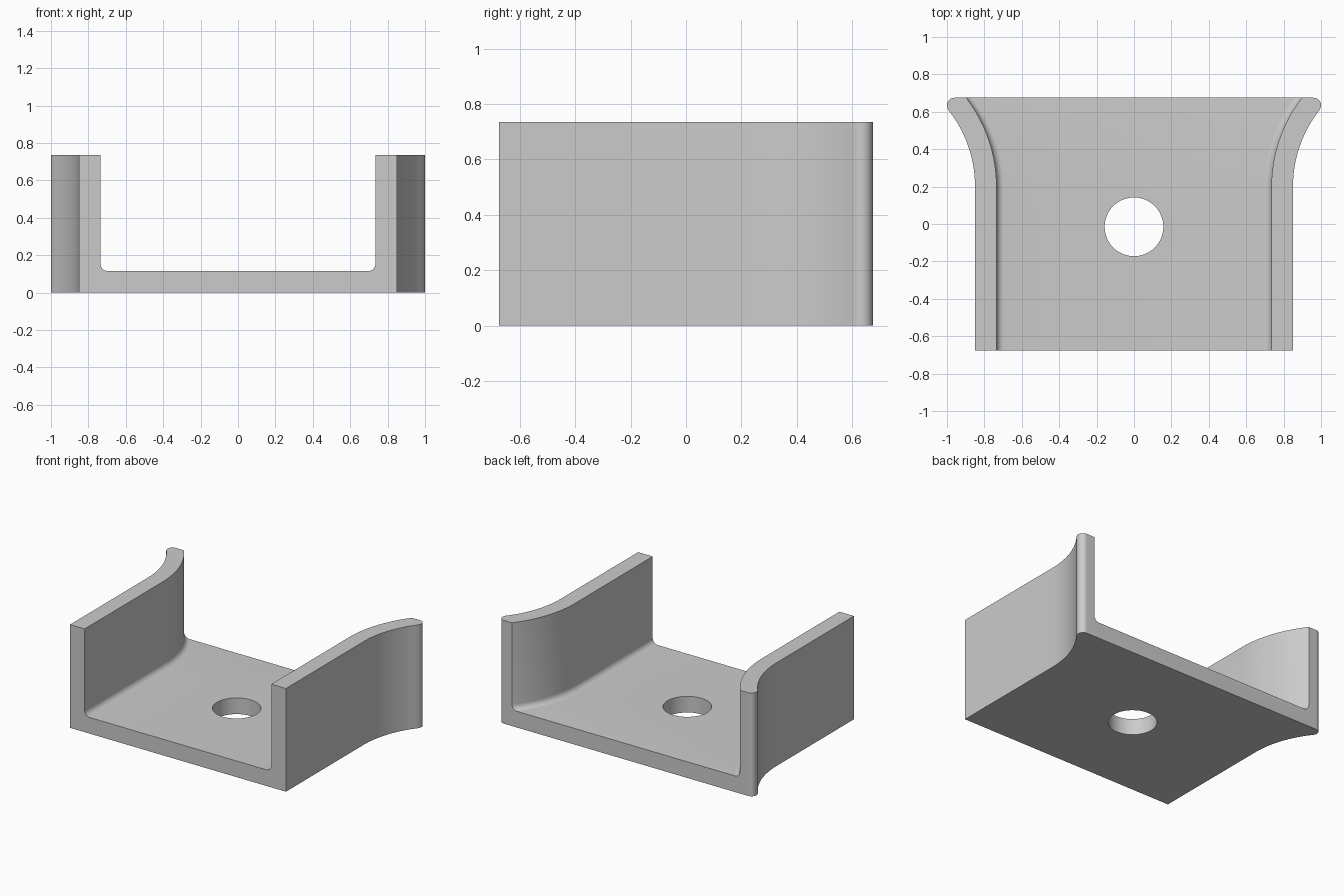
import bpy, bmesh
from math import sin, cos, pi, sqrt, atan2

old = bpy.data.objects.get("Cube")
if old:
    bpy.data.objects.remove(old, do_unlink=True)

# Main dimensions
HEIGHT, THICK, FILLET = 0.735, 0.115, 0.04
HALF, Y_END, Y_BEND = 0.85, 0.675, 0.2     # outer half width, half length, flare start
R_FLARE, R_TIP = 0.66, 0.04
FLARE_X = HALF + R_FLARE                   # centre of the flare arc
TIP_X, TIP_Y = 0.96, Y_END - R_TIP         # centre of the rounded lip

grey = bpy.data.materials.new("plain grey")
grey.use_nodes = True
grey.diffuse_color = (0.6, 0.6, 0.6, 1)
grey.node_tree.nodes["Principled BSDF"].inputs["Base Color"].default_value = (0.6, 0.6, 0.6, 1)


def inner_x(y):
    """Inner wall position: straight, then concentric with the outer flare."""
    d = max(0, y - Y_BEND)
    return FLARE_X - sqrt((R_FLARE + THICK) ** 2 - d * d)


def section(outer, y):
    """U-shaped cross-section with filleted inner corners."""
    inner = inner_x(y)
    right = [(outer, 0), (outer, HEIGHT), (inner, HEIGHT)]
    for i in range(9):
        a = i / 8 * pi / 2
        right.append((inner - FILLET + FILLET * cos(a), THICK + FILLET - FILLET * sin(a)))
    left = [(-x, z) for x, z in reversed(right)]
    return [(x, y, z) for x, z in right + left]


# Outer outline: straight side, flare arc, rounded lip
lean = atan2(TIP_Y - Y_BEND, FLARE_X - TIP_X)
outline = [(HALF, -Y_END)]
for i in range(17):
    a = lean * i / 16
    outline.append((FLARE_X - R_FLARE * cos(a), Y_BEND + R_FLARE * sin(a)))
for i in range(1, 15):
    a = -lean + (pi / 2 + lean) * i / 14
    outline.append((TIP_X + R_TIP * cos(a), TIP_Y + R_TIP * sin(a)))

# Flared channel: loft the section along the outline
bm = bmesh.new()
rings = [[bm.verts.new(p) for p in section(x, y)] for x, y in outline]
for a, b in zip(rings, rings[1:]):
    n = len(a)
    for i in range(n):
        j = (i + 1) % n
        bm.faces.new((a[i], a[j], b[j], b[i]))
bm.faces.new(rings[0])
bm.faces.new(rings[-1])
bmesh.ops.recalc_face_normals(bm, faces=bm.faces)
mesh = bpy.data.meshes.new("flared_channel")
bm.to_mesh(mesh)
bm.free()
channel = bpy.data.objects.new("flared_channel", mesh)
bpy.context.collection.objects.link(channel)
mesh.materials.append(grey)

# Round hole through the floor
bpy.ops.mesh.primitive_cylinder_add(vertices=64, radius=0.157, depth=0.5, location=(0, -0.015, 0.05))
cutter = bpy.context.object
cutter.name = "hole_cutter"
cutter.data.materials.append(grey)
bpy.context.view_layer.update()
cut = channel.modifiers.new("floor_hole", "BOOLEAN")
cut.operation, cut.solver, cut.object = "DIFFERENCE", "EXACT", cutter

bpy.ops.object.select_all(action="DESELECT")
channel.select_set(True)
bpy.context.view_layer.objects.active = channel
bpy.ops.object.modifier_apply(modifier=cut.name)
bpy.data.objects.remove(cutter, do_unlink=True)
bpy.ops.object.shade_smooth_by_angle(angle=pi / 6)
